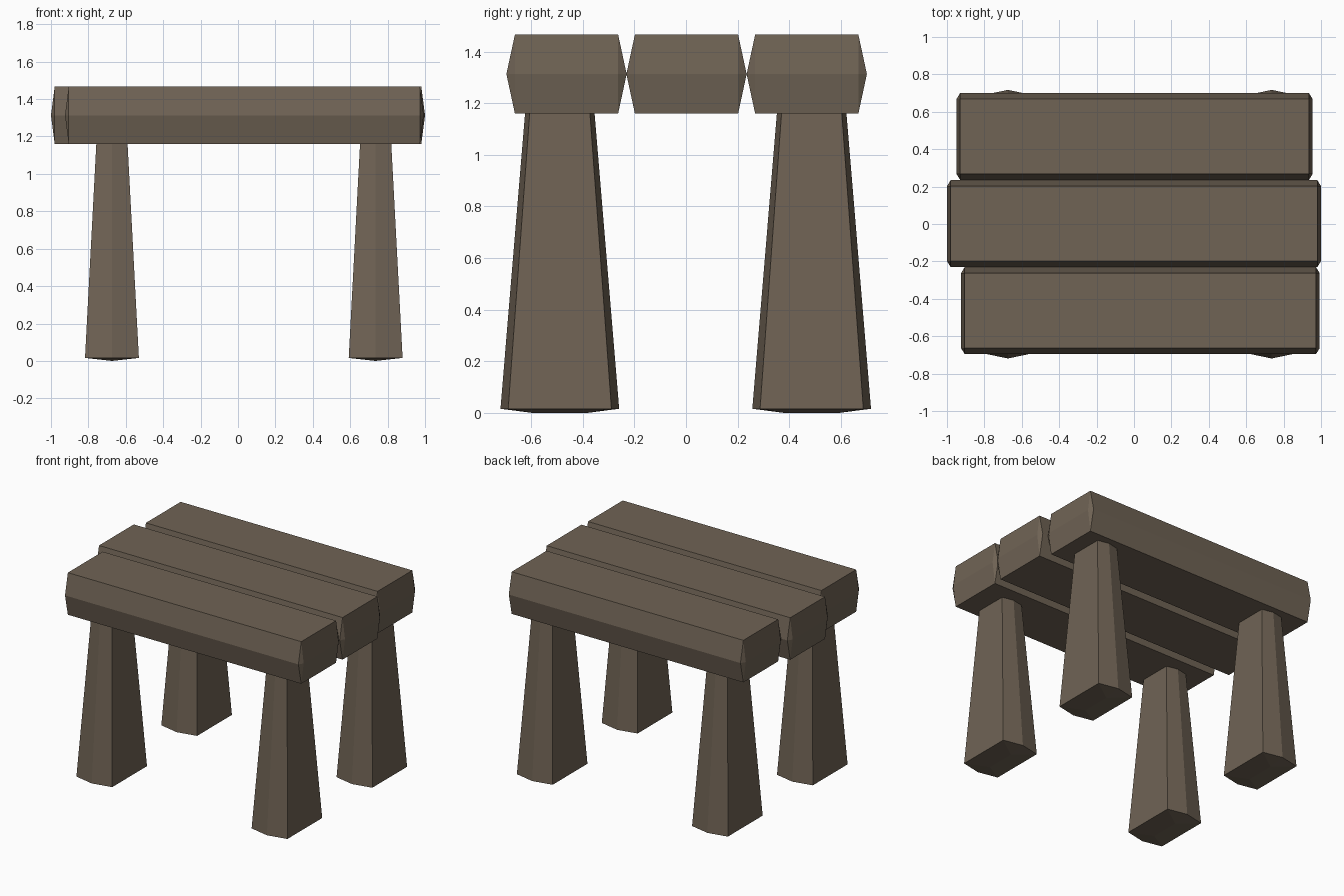
import bpy
import bmesh

if "Cube" in bpy.data.objects:
    bpy.data.objects.remove(bpy.data.objects["Cube"])

wood = bpy.data.materials.new("weathered_wood")
wood.diffuse_color = (0.16, 0.125, 0.09, 1)
wood.use_nodes = True
wood.node_tree.nodes["Principled BSDF"].inputs["Base Color"].default_value = wood.diffuse_color


def finish(name, bm, location):
    bmesh.ops.recalc_face_normals(bm, faces=bm.faces)
    mesh = bpy.data.meshes.new(name)
    bm.to_mesh(mesh)
    bm.free()
    mesh.materials.append(wood)
    obj = bpy.data.objects.new(name, mesh)
    obj.location = location
    bpy.context.collection.objects.link(obj)
    return obj


def plank(name, x0, x1, y, half_width=0.2):
    # Rectangular top and bottom; sides and ends swell out at mid height
    hx, hy, hz = (x1 - x0) / 2 - 0.02, half_width, 0.153
    bm = bmesh.new()
    for sz in (-hz, hz):
        for sx in (-hx, hx):
            for sy in (-hy, hy):
                bm.verts.new((sx, sy, sz))
    for sx in (-1, 1):
        for sy in (-1, 1):
            bm.verts.new((sx * (hx + 0.02), sy * hy, 0))
            bm.verts.new((sx * hx, sy * (hy + 0.033), 0))
    bmesh.ops.convex_hull(bm, input=bm.verts)
    bmesh.ops.dissolve_limit(bm, angle_limit=0.01, verts=bm.verts, edges=bm.edges)
    return finish(name, bm, ((x0 + x1) / 2, y, 1.313))


def leg(name, x, y):
    # Tapered six-sided post with a shallow ridge under the foot
    bm = bmesh.new()
    for hx, hy, tip, z in ((0.144, 0.2, 0.23, 0.016), (0.083, 0.116, 0.134, 1.17)):
        for s in (-1, 1):
            bm.verts.new((0, s * tip, z))
            for sx in (-hx, hx):
                bm.verts.new((sx, s * hy, z))
    for s in (-1, 1):
        bm.verts.new((0, s * 0.107, 0))
    bmesh.ops.convex_hull(bm, input=bm.verts)
    bmesh.ops.dissolve_limit(bm, angle_limit=0.01, verts=bm.verts, edges=bm.edges)
    return finish(name, bm, (x, y, 0))


# Table top: three slightly staggered planks
plank("front_plank", -0.925, 0.993, -0.463)
plank("middle_plank", -1.0, 1.0, 0.002, 0.2)
plank("back_plank", -0.949, 0.955, 0.468)

# Four legs
for side, x in (("left", -0.674), ("right", 0.736)):
    for end, y in (("front", -0.489), ("back", 0.487)):
        leg(f"{end}_{side}_leg", x, y)
